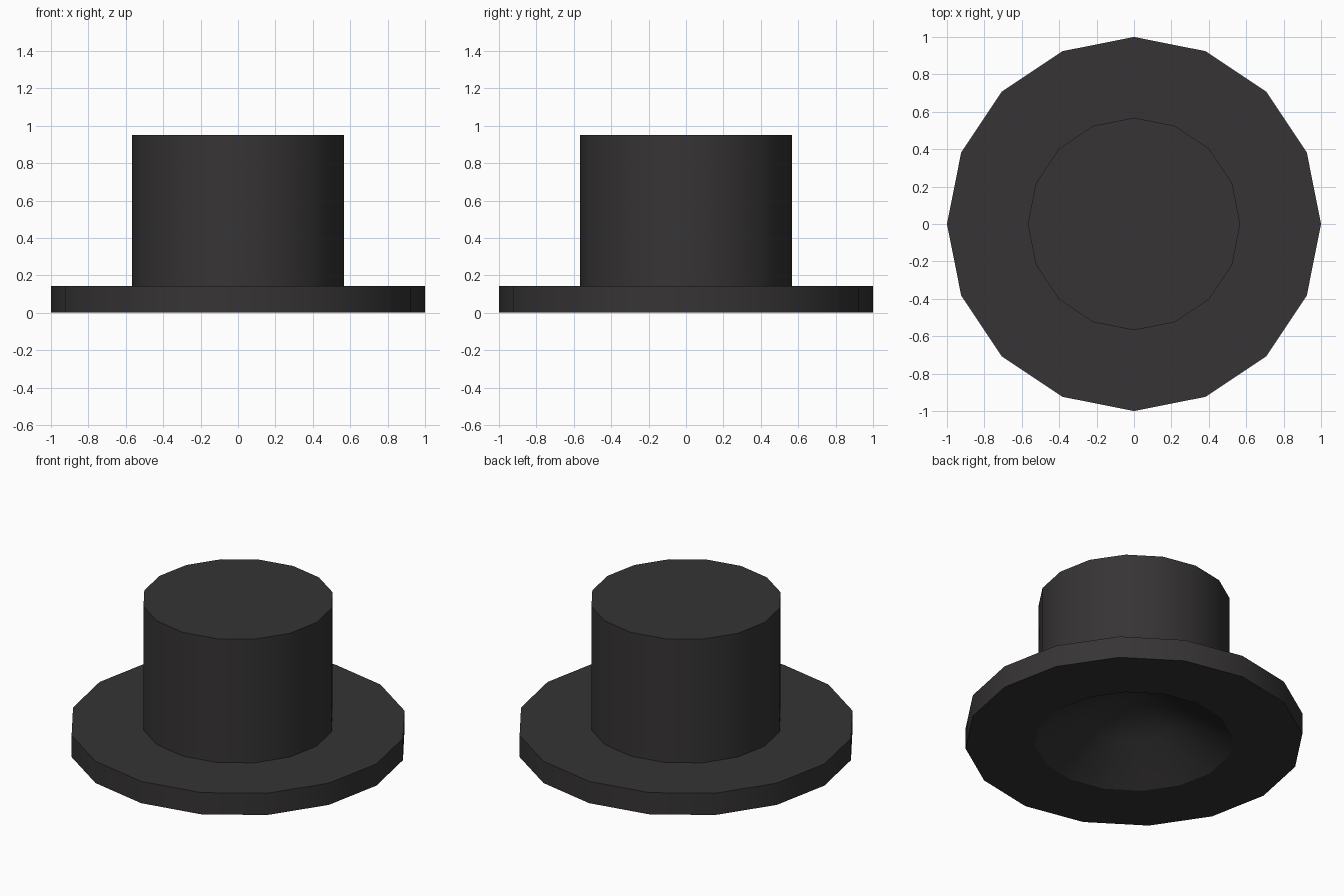
import bpy, bmesh, math

if "Cube" in bpy.data.objects:
    bpy.data.objects.remove(bpy.data.objects["Cube"])

SIDES = 16

# Half-section of the hat: crown top, crown wall, brim, then shallow conical hollow
profile = [(0, 0.95), (0.568, 0.95), (0.568, 0.142), (1, 0.142), (1, 0),
           (0.587, 0), (0.3, 0.18), (0, 0.33)]

# Spin the section into a closed low-poly solid
bm = bmesh.new()
verts = [bm.verts.new((r, 0, z)) for r, z in profile]
edges = [bm.edges.new(pair) for pair in zip(verts, verts[1:])]
bmesh.ops.spin(bm, geom=verts + edges, cent=(0, 0, 0), axis=(0, 0, 1),
               angle=2 * math.pi, steps=SIDES, use_merge=True)
bmesh.ops.remove_doubles(bm, verts=bm.verts, dist=1e-4)
bmesh.ops.recalc_face_normals(bm, faces=bm.faces)
mesh = bpy.data.meshes.new("top_hat")
bm.to_mesh(mesh)
bm.free()

hat = bpy.data.objects.new("top_hat", mesh)
bpy.context.collection.objects.link(hat)

# Dark felt
felt = bpy.data.materials.new("dark_felt")
felt.diffuse_color = (0.037, 0.034, 0.034, 1)
felt.use_nodes = True
felt.node_tree.nodes["Principled BSDF"].inputs["Base Color"].default_value = felt.diffuse_color
mesh.materials.append(felt)

# Rounded walls smooth, rims sharp
bpy.context.view_layer.objects.active = hat
hat.select_set(True)
bpy.ops.object.shade_smooth_by_angle(angle=math.radians(30))
